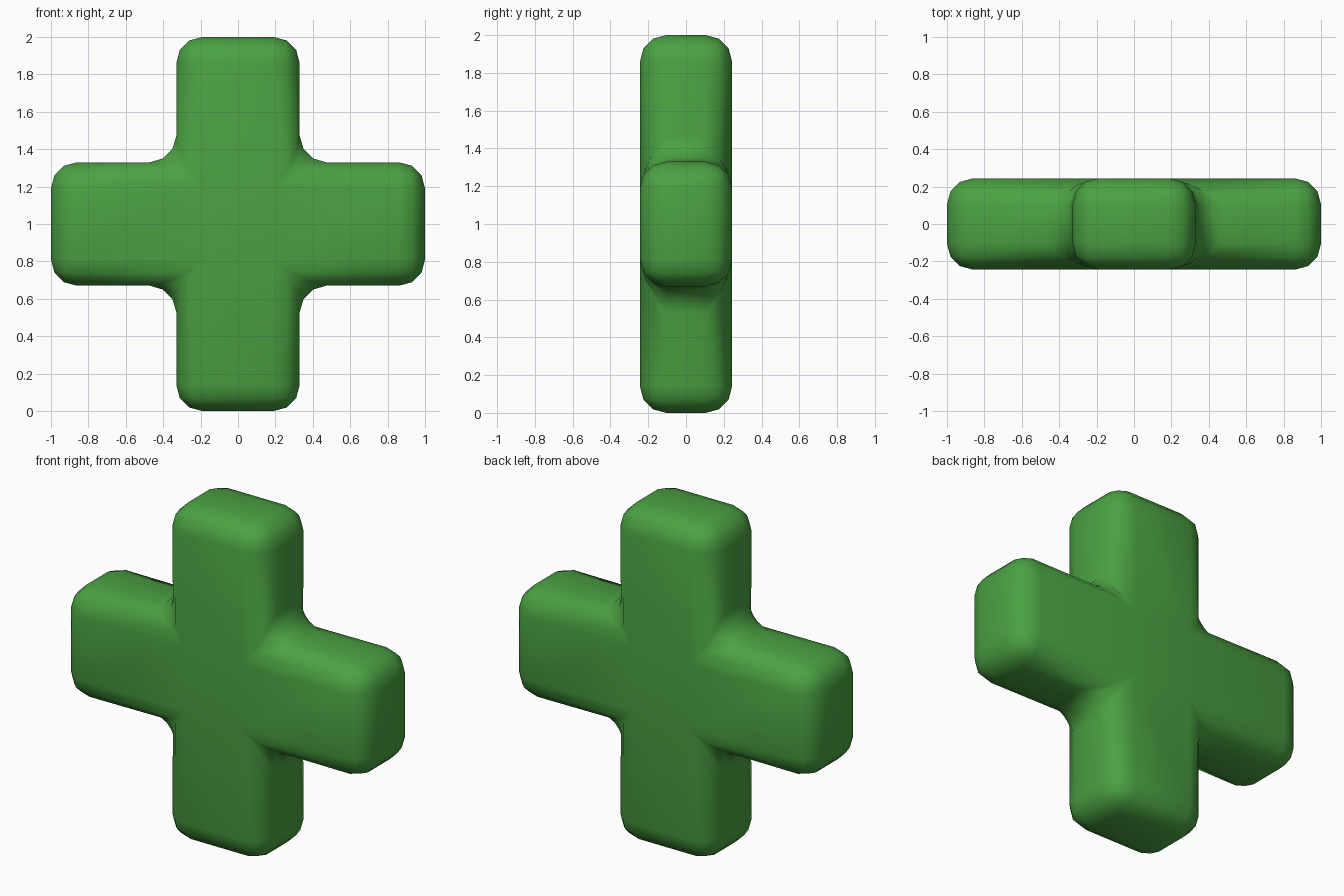
import bpy, bmesh, math
from mathutils import Vector

if "Cube" in bpy.data.objects:
    bpy.data.objects.remove(bpy.data.objects["Cube"])

HALF, DEPTH, ROUND = 0.33, 0.244, 0.14

# Central block
bm = bmesh.new()
bmesh.ops.create_cube(bm, size=2)
bmesh.ops.scale(bm, vec=(HALF, DEPTH, HALF), verts=bm.verts)

# Four arms pulled out of the side, top and bottom faces
bm.normal_update()
arms = [f for f in bm.faces if abs(f.normal.y) < 0.5]
for f in bmesh.ops.extrude_discrete_faces(bm, faces=arms)["faces"]:
    f.normal_update()
    bmesh.ops.translate(bm, vec=f.normal * (1 - HALF), verts=f.verts)
bmesh.ops.translate(bm, vec=Vector((0, 0, 1)), verts=bm.verts)
bmesh.ops.recalc_face_normals(bm, faces=bm.faces)
for f in bm.faces:
    f.smooth = True

mesh = bpy.data.meshes.new("plus_cross")
bm.to_mesh(mesh)
bm.free()
cross = bpy.data.objects.new("plus_cross", mesh)
bpy.context.collection.objects.link(cross)

# Rounded edges, inside and outside corners alike
bevel = cross.modifiers.new("rounding", 'BEVEL')
bevel.width = ROUND
bevel.segments = 3
bevel.limit_method = 'ANGLE'
bevel.angle_limit = math.radians(30)

# Green surface
mat = bpy.data.materials.new("green")
mat.diffuse_color = (0.07, 0.36, 0.055, 1)
mat.use_nodes = True
mat.node_tree.nodes["Principled BSDF"].inputs["Base Color"].default_value = mat.diffuse_color
mesh.materials.append(mat)
